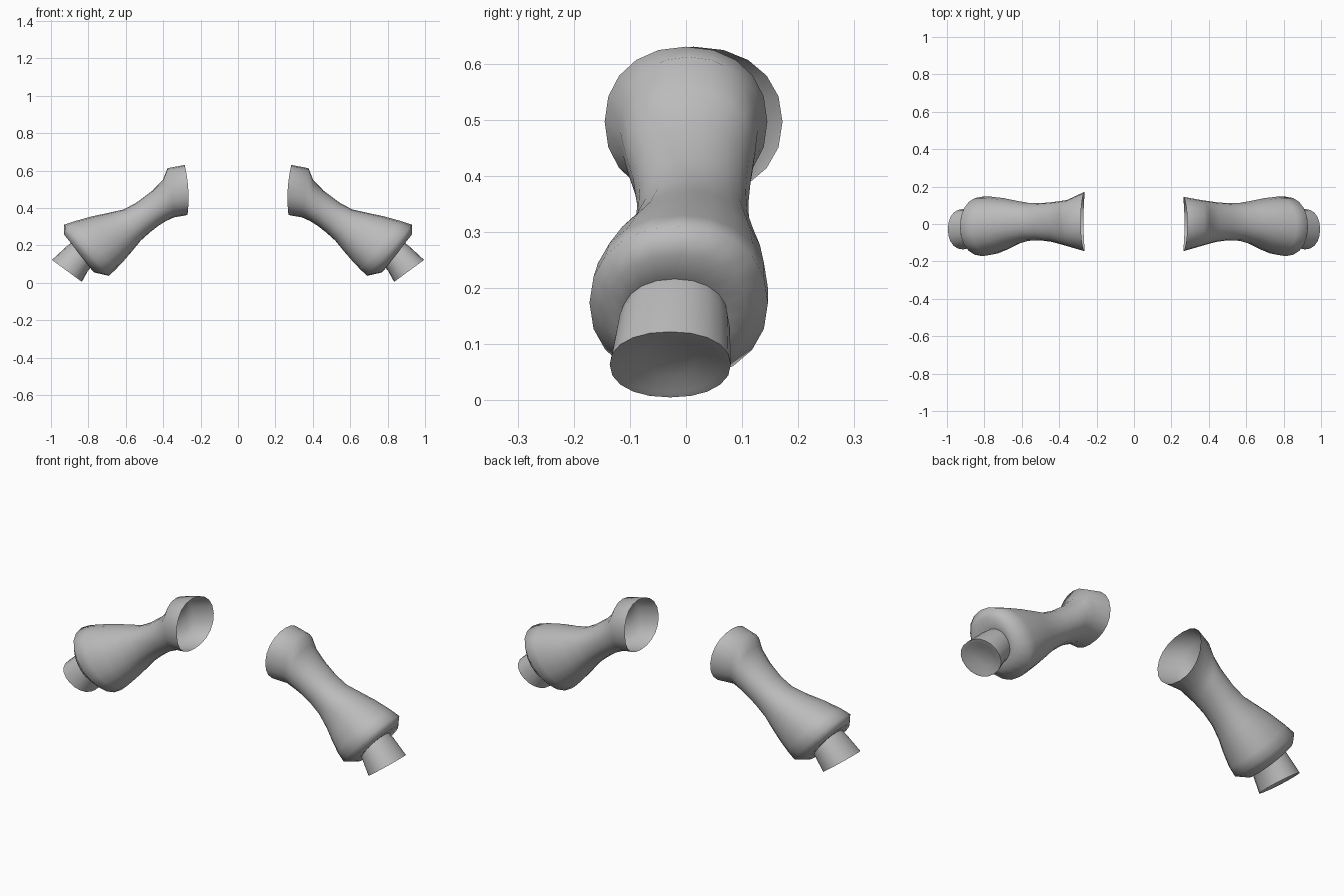
import bpy, bmesh, math
from mathutils import Vector

if "Cube" in bpy.data.objects:
    bpy.data.objects.remove(bpy.data.objects["Cube"])

SEGMENTS = 20

cloth = bpy.data.materials.new("grey cloth")
cloth.diffuse_color = (0.5, 0.5, 0.5, 1)
cloth.use_nodes = True
cloth.node_tree.nodes["Principled BSDF"].inputs["Base Color"].default_value = cloth.diffuse_color

# Cross-sections from the shoulder opening to the cuff:
# top x, top z, bottom x, bottom z, front y, back y
SECTIONS = [
    (.285, .63, .270, .362, -.145, .145),   # flared opening
    (.377, .612, .340, .350, -.118, .128),
    (.402, .55, .385, .330, -.108, .123),   # neck below the flare
    (.46, .490, .425, .305, -.095, .116),
    (.54, .430, .470, .270, -.087, .111),
    (.61, .392, .520, .225, -.090, .113),   # elbow
    (.70, .372, .565, .170, -.108, .125),
    (.78, .355, .610, .118, -.138, .138),
    (.87, .330, .655, .070, -.164, .146),
    (.93, .310, .690, .037, -.172, .146),   # widest hem
    (.93, .258, .770, .055, -.140, .110),
    (.888, .216, .790, .078, -.115, .075),  # tuck before the cuff
    (.91, .200, .803, .062, -.122, .078),
    (.995, .122, .835, .005, -.136, .080),  # cuff end
    (.980, .113, .842, .014, -.115, .060),
    (.945, .105, .860, .045, -.075, .025),  # dented end cap
]


def ring(bm, section, side, first):
    tx, tz, bx, bz, front, back = section
    if first and side < 0:
        back = .172                          # this opening flares further back
    top, bottom = Vector((tx, 0, tz)), Vector((bx, 0, bz))
    mid, half = (top + bottom) / 2, (top - bottom) / 2
    verts = []
    for i in range(SEGMENTS):
        a = 2 * math.pi * i / SEGMENTS
        c, s = math.cos(a), math.sin(a)
        # slightly squared oval
        c = math.copysign(abs(c) ** .92, c)
        s = math.copysign(abs(s) ** .92, s)
        p = mid + half * c
        p.y = (front + back) / 2 + s * (back - front) / 2
        if first:
            p.x -= .012 * (1 - c * c)        # bowed rim
        p.x *= side
        verts.append(bm.verts.new(p))
    return verts


def sleeve(name, side):
    bm = bmesh.new()
    rings = [ring(bm, s, side, k == 0) for k, s in enumerate(SECTIONS)]
    for a, b in zip(rings, rings[1:]):
        for i in range(SEGMENTS):
            j = (i + 1) % SEGMENTS
            quad = (a[i], a[j], b[j], b[i])
            bm.faces.new(quad if side < 0 else quad[::-1])
    cap = rings[-1]
    bm.faces.new(cap if side < 0 else cap[::-1])
    mesh = bpy.data.meshes.new(name)
    bm.to_mesh(mesh)
    bm.free()
    mesh.materials.append(cloth)
    obj = bpy.data.objects.new(name, mesh)
    bpy.context.collection.objects.link(obj)
    bpy.ops.object.select_all(action='DESELECT')
    obj.select_set(True)
    bpy.context.view_layer.objects.active = obj
    bpy.ops.object.shade_smooth_by_angle(angle=math.radians(80))


sleeve("right_sleeve", 1)
sleeve("left_sleeve", -1)
